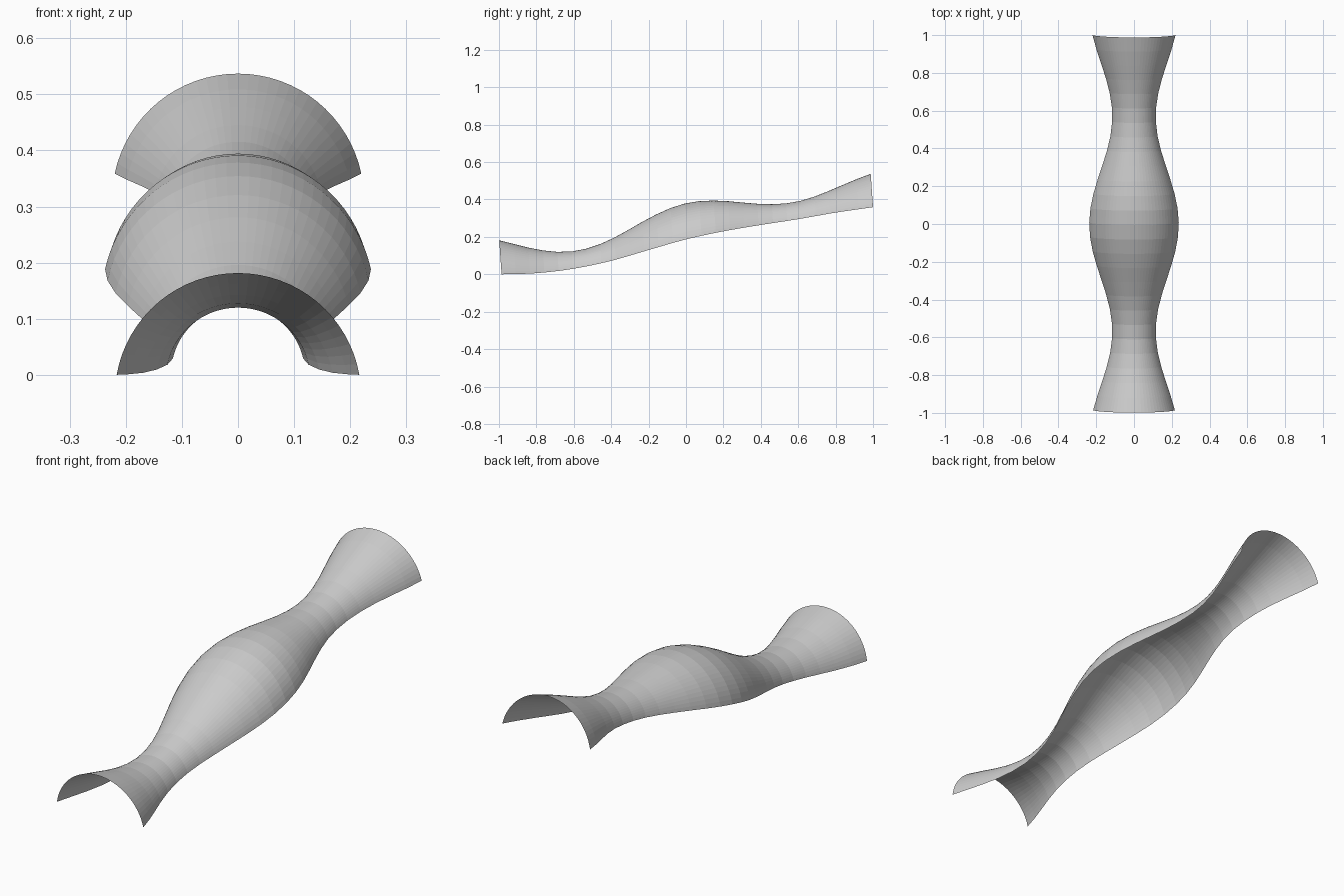
import bpy, bmesh, math

if "Cube" in bpy.data.objects:
    bpy.data.objects.remove(bpy.data.objects["Cube"])

RINGS, ARC = 26, 32
Y0, Y1 = -0.986, 1.0
# lower rim height at even steps from y = -1 to y = 1
RIM = [0.0, 0.006, 0.030, 0.072, 0.130, 0.187, 0.230, 0.264, 0.295, 0.330, 0.359]


def rim_height(y):
    """Smooth (Catmull-Rom) interpolation of the rim heights."""
    t = min(max((y + 1) / 0.2, 0), 9.9999)
    i = int(t)
    f = t - i
    p = [RIM[min(max(j, 0), 10)] for j in range(i - 1, i + 3)]
    if i == 9:
        p[3] = 2 * p[2] - p[1]
        f = min(t - i, 1)
    return p[1] + 0.5 * f * (p[2] - p[0] + f * (2 * p[0] - 5 * p[1] + 4 * p[2] - p[3]
                             + f * (3 * (p[1] - p[2]) + p[3] - p[0])))


def half_width(y):
    """Wavy width: wide at the middle and both ends."""
    return 0.176 + 0.061 * math.cos(2 * math.pi * y / 1.14)


# open canopy: arched sections swept along y
bm = bmesh.new()
rows = []
for i in range(RINGS + 1):
    y = Y0 + (Y1 - Y0) * i / RINGS
    w, base = half_width(y), rim_height(y)
    h = w * (0.80 + 0.04 * max(0, (-y - 0.6) / 0.4) + 0.01 * max(0, y))
    radius = (w * w + h * h) / (2 * h)
    half_angle = 2 * math.atan(h / w)
    row = []
    for j in range(ARC + 1):
        a = half_angle * (2 * j / ARC - 1)
        up = radius * (math.cos(a) - 1) + h
        row.append(bm.verts.new((radius * math.sin(a), y - 0.07 * up, max(0, base + up))))
    rows.append(row)
for a, b in zip(rows, rows[1:]):
    for j in range(ARC):
        bm.faces.new((a[j], b[j], b[j + 1], a[j + 1]))
bmesh.ops.recalc_face_normals(bm, faces=bm.faces)
bm.normal_update()
if sum(f.normal.z for f in bm.faces) < 0:
    bmesh.ops.reverse_faces(bm, faces=bm.faces)
mesh = bpy.data.meshes.new("wavy_canopy")
bm.to_mesh(mesh)
bm.free()
canopy = bpy.data.objects.new("wavy_canopy", mesh)
bpy.context.collection.objects.link(canopy)
